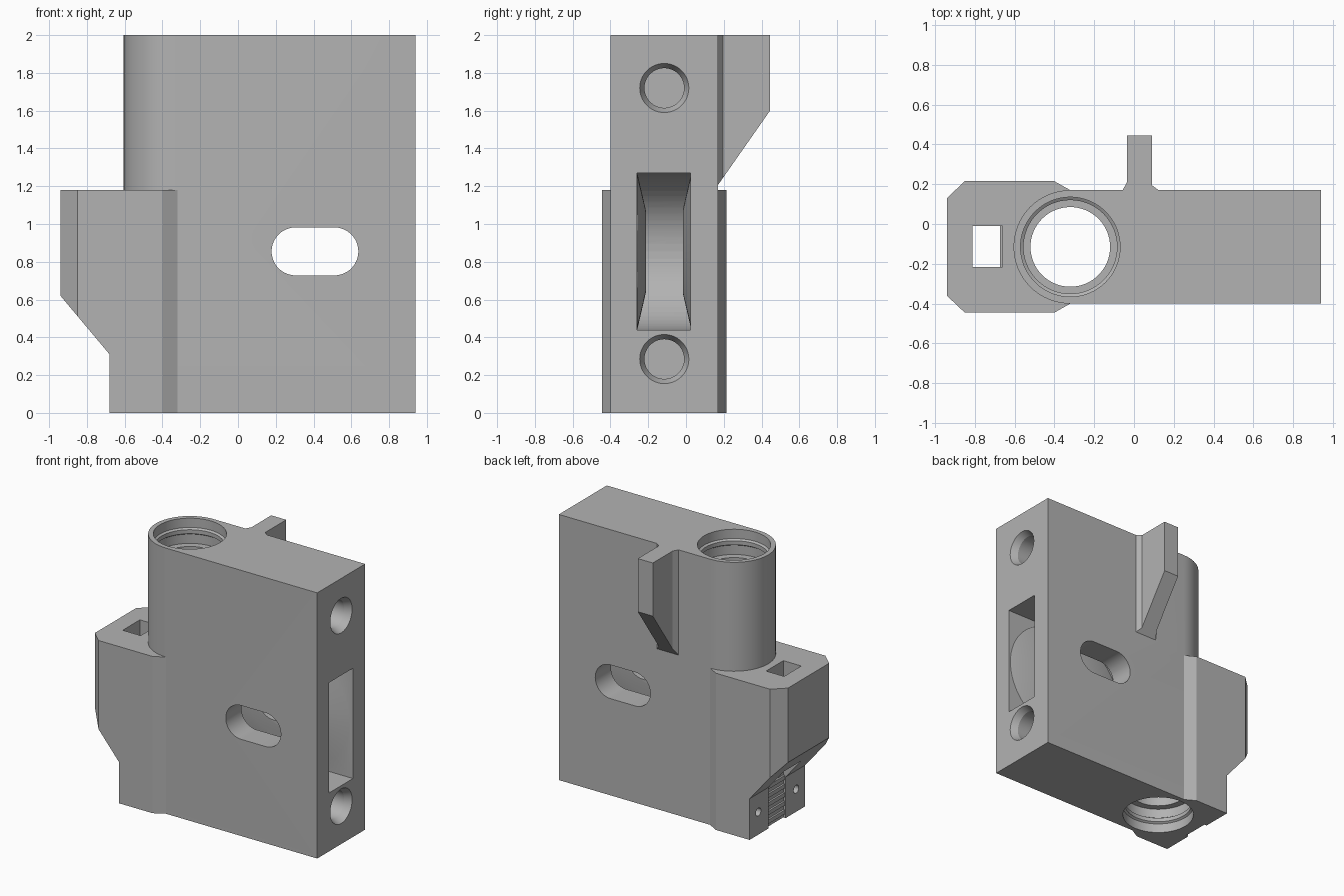
import bpy, bmesh
from math import sin, cos, pi, radians
from mathutils import Matrix, Vector

if "Cube" in bpy.data.objects:
    bpy.data.objects.remove(bpy.data.objects["Cube"])

grey = bpy.data.materials.new("plain grey")
grey.use_nodes = True
GREY = (0.45, 0.45, 0.45, 1)
grey.diffuse_color = GREY
grey.node_tree.nodes["Principled BSDF"].inputs["Base Color"].default_value = GREY

BORE_X, MID_Y = -0.32, -0.115      # shared axis of bore, rod sockets and pocket


def finish(name, bm):
    bmesh.ops.recalc_face_normals(bm, faces=bm.faces)
    mesh = bpy.data.meshes.new(name)
    bm.to_mesh(mesh)
    bm.free()
    mesh.materials.append(grey)
    ob = bpy.data.objects.new(name, mesh)
    bpy.context.collection.objects.link(ob)
    return ob


def prism(name, points, low, high, axis="z"):
    """Extrude an outline along z (xy points), y (xz points) or x (yz points)."""
    place = {"z": lambda a, b, c: (a, b, c),
             "y": lambda a, b, c: (a, c, b),
             "x": lambda a, b, c: (c, a, b)}[axis]
    bm = bmesh.new()
    face = bm.faces.new([bm.verts.new(place(a, b, low)) for a, b in points])
    out = bmesh.ops.extrude_face_region(bm, geom=[face])
    shift = Vector(place(0, 0, high - low))
    bmesh.ops.translate(bm, vec=shift,
                        verts=[g for g in out["geom"] if isinstance(g, bmesh.types.BMVert)])
    return finish(name, bm)


def box(name, x, y, z):
    return prism(name, [(x[0], y[0]), (x[1], y[0]), (x[1], y[1]), (x[0], y[1])], *z)


def arc(cx, cy, r, start, end, steps=32):
    angles = [radians(start + (end - start) * i / steps) for i in range(steps + 1)]
    return [(cx + r * cos(a), cy + r * sin(a)) for a in angles]


def stadium(x0, x1, z, r):
    return arc(x0, z, r, 90, 270) + arc(x1, z, r, -90, 90)


def lathe(name, profile, matrix, steps=64):
    """Spin (radius, height) points round z, then place the solid."""
    bm = bmesh.new()
    rings = [[bm.verts.new((r * cos(2 * pi * i / steps), r * sin(2 * pi * i / steps), h))
              for i in range(steps)] for r, h in profile]
    for a, b in zip(rings, rings[1:]):
        for i in range(steps):
            j = (i + 1) % steps
            bm.faces.new((a[i], a[j], b[j], b[i]))
    bm.faces.new(rings[0])
    bm.faces.new(rings[-1])
    bm.transform(matrix)
    return finish(name, bm)


def combine(target, tool, operation):
    mod = target.modifiers.new(tool.name, "BOOLEAN")
    mod.operation, mod.solver, mod.object = operation, "EXACT", tool
    bpy.context.view_layer.objects.active = target
    bpy.ops.object.modifier_apply(modifier=mod.name)
    bpy.data.objects.remove(tool)


# Main body: tall slab with a rounded bearing column
body = prism("carriage_end_body",
             [(0.94, -0.40), (0.94, 0.17)] + arc(BORE_X, MID_Y, 0.285, 90, 270), 0, 2)

# Side block with chamfered corners and a sloped underside
block = prism("side_block",
              [(-0.94, -0.36), (-0.85, -0.445), (-0.40, -0.445), (-0.32, -0.40), (-0.2, -0.3),
               (-0.2, 0.07), (-0.32, 0.17), (-0.40, 0.215), (-0.85, 0.215), (-0.94, 0.13)], 0, 1.18)
combine(block, prism("slope_cutter", [(-1.2, -0.1), (-0.68, -0.1), (-0.68, 0.31),
                                      (-0.94, 0.62), (-1.2, 0.93)], -1, 1, "y"), "DIFFERENCE")

# Rear fin with flared root and sloped lower edge
fin = prism("rear_fin", [(-0.06, 0.165), (-0.06, 0.1), (0.13, 0.1), (0.13, 0.165), (0.09, 0.195),
                         (0.09, 0.445), (-0.035, 0.445), (-0.035, 0.21)], 1, 2)
combine(fin, prism("fin_slope", [(0.05, 1.036), (0.445, 1.6), (0.7, 1.964), (0.7, 0.5), (0.05, 0.5)],
                   -0.5, 0.5, "x"), "DIFFERENCE")
for part in (block, fin):
    combine(body, part, "UNION")

# Vertical bore with snap ridges and a narrower middle
half = [(0.25, 1.1), (0.25, 0.93), (0.235, 0.92), (0.235, 0.89), (0.25, 0.88), (0.25, 0.81), (0.2, 0.81)]
profile = half + [(r, -h) for r, h in reversed(half)]
combine(body, lathe("bore", profile, Matrix.Translation((BORE_X, MID_Y, 1))), "DIFFERENCE")

# Rod sockets with chamfered mouths
for z in (0.285, 1.72):
    place = Matrix.Translation((0.94, MID_Y, z)) @ Matrix.Rotation(radians(90), 4, "Y")
    combine(body, lathe("rod_socket", [(0.105, -0.9), (0.105, -0.05), (0.13, 0), (0.13, 0.1)], place),
            "DIFFERENCE")

# Idler pocket: round-backed, narrowed by a tapered boss on each wall
MID_Z = 0.855
pocket = prism("idler_pocket", [(1.2, MID_Z - 0.415)] + arc(0.355, MID_Z, 0.415, 270, 90)
               + [(1.2, MID_Z + 0.415)], -0.26, 0.025, "y")
for side in (-1, 1):
    bm = bmesh.new()
    for r, offset in ((0.42, 0.15), (0.413, 0.1425), (0.22, 0.098)):
        for x, z in stadium(0.305, 0.51, MID_Z, r):
            bm.verts.new((x, MID_Y + side * offset, z))
    bmesh.ops.convex_hull(bm, input=bm.verts)
    combine(pocket, finish("tapered_boss", bm), "DIFFERENCE")
combine(body, pocket, "DIFFERENCE")

# Tensioner slot through the slab
combine(body, prism("tension_slot", stadium(0.305, 0.51, MID_Z, 0.127), -1, 1, "y"), "DIFFERENCE")

# Belt shaft down through the side block, with clamp screw holes
combine(body, box("belt_shaft", (-0.81, -0.66), (-0.215, -0.01), (-0.1, 1.3)), "DIFFERENCE")
for y in (-0.34, 0.11):
    combine(body, prism("screw_hole", arc(y, 0.17, 0.03, 0, 345, 23), -0.75, -0.56, "x"), "DIFFERENCE")

# Belt ribs in the clamp groove
for i in range(5):
    z = 0.03 + i * 0.065
    combine(body, box("belt_rib", (-0.674, -0.65), (-0.22, -0.005), (z, z + 0.03)), "UNION")

bpy.ops.object.select_all(action="DESELECT")
body.select_set(True)
bpy.context.view_layer.objects.active = body
bpy.ops.object.shade_smooth_by_angle(angle=radians(25))
